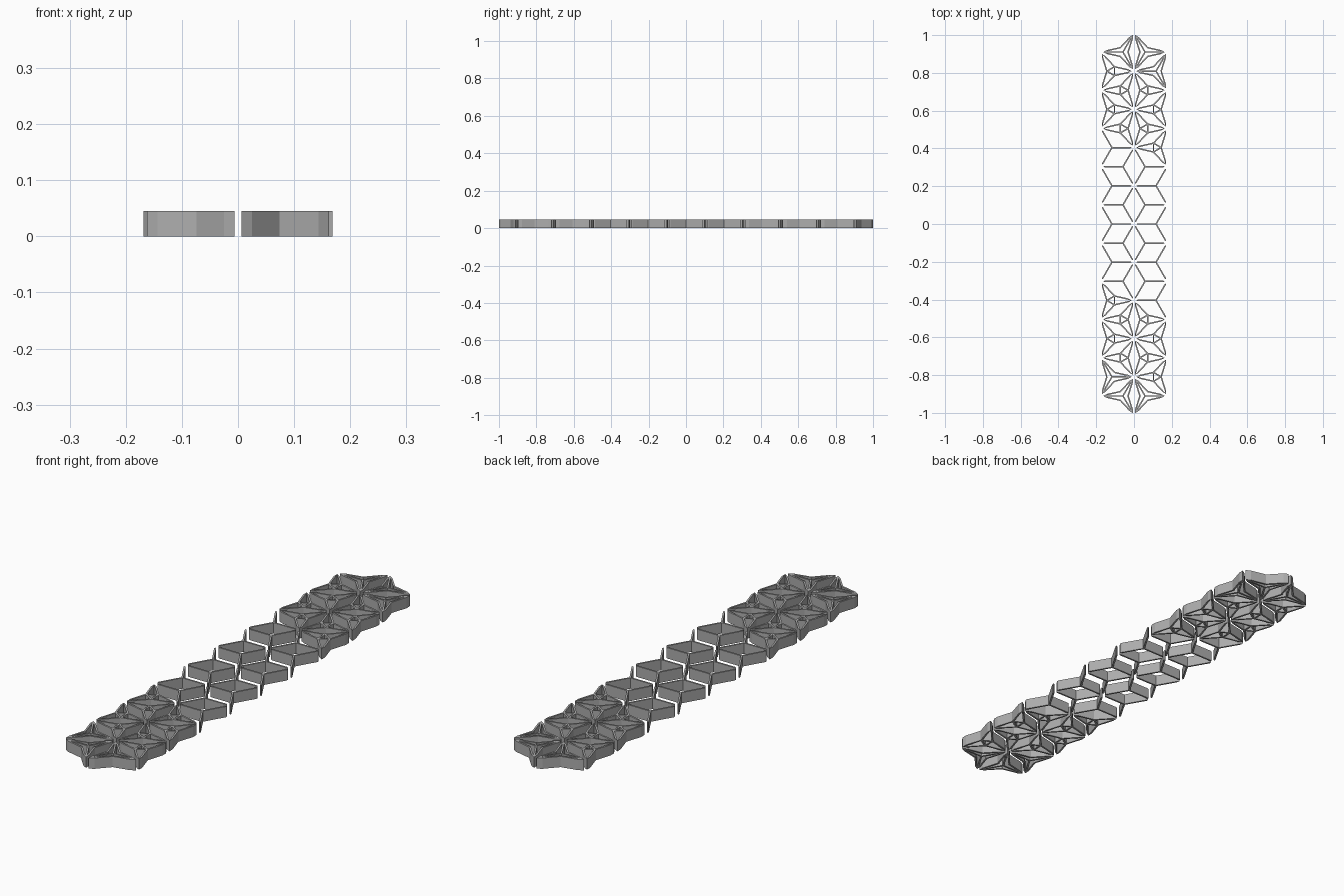
import bpy, bmesh, math
from mathutils import Vector

if "Cube" in bpy.data.objects:
    bpy.data.objects.remove(bpy.data.objects["Cube"])

SIDE = 0.2023              # triangle side of the lattice
H = SIDE * math.sqrt(3) / 2
GAP = 0.0064               # clearance kept inside each triangle edge
W = 0.0073                 # strip thickness
TALL = 0.045
BEND = 0.027               # distance of the bend points from the cell centre

grey = bpy.data.materials.new("grey")
grey.diffuse_color = (0.42, 0.42, 0.42, 1)
grey.use_nodes = True
grey.node_tree.nodes["Principled BSDF"].inputs["Base Color"].default_value = grey.diffuse_color


def polar(r, deg):
    a = math.radians(deg)
    return Vector((r * math.cos(a), r * math.sin(a)))


def clip(poly, n, limit):
    """Keep the part of a convex outline where dot(n) <= limit."""
    out = []
    for a, b in zip(poly, poly[1:] + poly[:1]):
        da, db = a.dot(n) - limit, b.dot(n) - limit
        if da <= 0:
            out.append(a)
        if da * db < 0:
            out.append(a.lerp(b, da / (da - db)))
    return out


def strip(bm, a, b):
    """Upright strip from a to b, trimmed to the inset triangle."""
    d = (b - a).normalized()
    side = Vector((-d.y, d.x)) * W / 2
    poly = [a - side, b - side, b + side, a + side]
    for deg in (60, 180, 300):
        poly = clip(poly, polar(1, deg), H / 3 - GAP)
    low = [bm.verts.new((p.x, p.y, 0)) for p in poly]
    top = [bm.verts.new((p.x, p.y, TALL)) for p in poly]
    bm.faces.new(low[::-1])
    bm.faces.new(top)
    n = len(poly)
    for i in range(n):
        j = (i + 1) % n
        bm.faces.new((low[i], low[j], top[j], top[i]))


def cell_mesh(name, spokes, star, core):
    """Triangular cell with one corner pointing to +x."""
    bm = bmesh.new()
    for deg in (0, 120, 240):
        corner = polar(H * 2 / 3, deg)
        left, right = polar(BEND, deg + 60), polar(BEND, deg - 60)
        if spokes:
            strip(bm, Vector((0, 0)), corner)
        if star:
            strip(bm, left, corner)
            strip(bm, right, corner)
        if core:
            strip(bm, left, right)
    me = bpy.data.meshes.new(name)
    bm.to_mesh(me)
    bm.free()
    me.materials.append(grey)
    return me


plain = cell_mesh("plain_cell", True, False, False)
flower = cell_mesh("flower_cell", False, True, True)
double = cell_mesh("double_cell", True, True, False)

# Two columns of alternating triangles, the left one turned half round
for sign in (1, -1):
    for j in range(-9, 10):
        if -4 <= j <= 3:
            me = plain
        elif j >= 8 or j == -9:
            me = double
        else:
            me = flower
        inner = j % 2 == 1             # flat edge on the centre line
        x = H / 3 if inner else H * 2 / 3
        ob = bpy.data.objects.new(me.name, me)
        ob.location = (sign * x, sign * j * SIDE / 2, 0)
        ob.rotation_euler.z = 0 if inner == (sign == 1) else math.pi
        bpy.context.collection.objects.link(ob)
